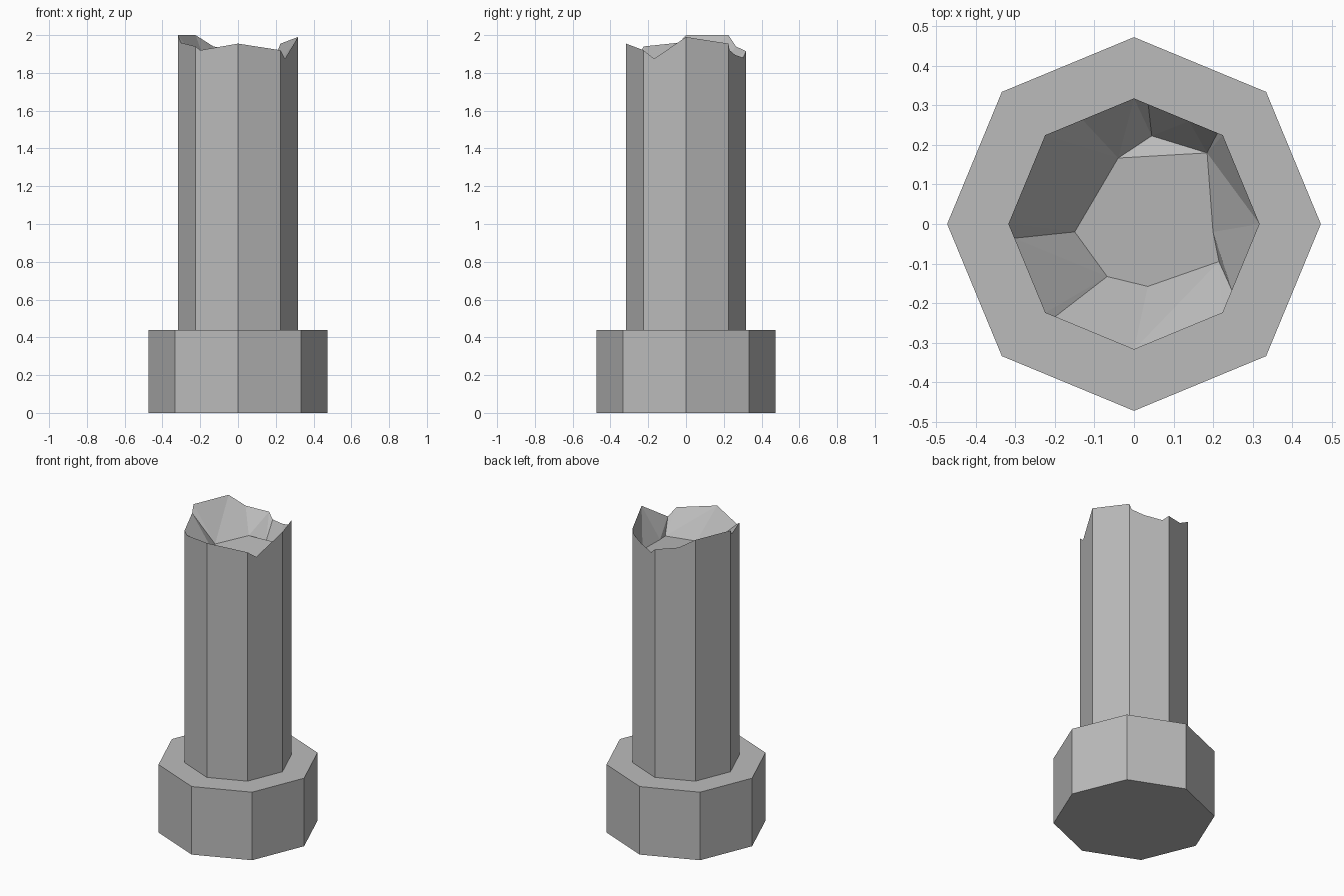
import bpy
import bmesh
from math import cos, sin, pi, floor

default = bpy.data.objects.get("Cube")
if default:
    bpy.data.objects.remove(default)

SIDES = 8
BASE_R, BASE_H = 0.473, 0.44
SHAFT_R = 0.318

stone = bpy.data.materials.new("grey_stone")
stone.use_nodes = True
stone.diffuse_color = (0.5, 0.5, 0.5, 1)
stone.node_tree.nodes["Principled BSDF"].inputs["Base Color"].default_value = (0.5, 0.5, 0.5, 1)


def corner(k, radius):
    a = 2 * pi * k / SIDES
    return radius * cos(a), radius * sin(a)


def on_outline(t, radius):
    """Point on the octagon outline, with t counted in sides."""
    k = floor(t)
    (x0, y0), (x1, y1) = corner(k, radius), corner(k + 1, radius)
    f = t - k
    return x0 + (x1 - x0) * f, y0 + (y1 - y0) * f


# Octagonal base block
bpy.ops.mesh.primitive_cylinder_add(vertices=SIDES, radius=BASE_R, depth=BASE_H,
                                    location=(0, 0, BASE_H / 2))
base = bpy.context.object
base.name = "base_block"
base.data.materials.append(stone)

# Broken rim: (position along outline, height, matching floor point)
rim = [(0, 1.99, 0), (1, 1.955, 1), (1.06, 1.92, 1), (1.38, 1.895, 1),
       (1.84, 1.88, 2), (2, 1.915, 2), (2.58, 1.94, 3), (3, 2.0, 3),
       (4, 2.0, 4), (4.16, 1.96, 4), (5, 1.94, 5), (5.11, 1.92, 5),
       (6, 1.955, 6), (7, 1.92, 7), (7.25, 1.875, 7)]

# Floor of the broken hollow
hollow = [(0.2, -0.02, 1.795), (0.185, 0.18, 1.81), (0.045, 0.223, 1.775),
          (-0.04, 0.167, 1.808), (-0.15, -0.02, 1.795), (-0.068, -0.133, 1.785),
          (0.035, -0.158, 1.777), (0.215, -0.095, 1.786)]

bm = bmesh.new()
foot = [bm.verts.new((*corner(k, SHAFT_R), BASE_H)) for k in range(SIDES)]
top = [bm.verts.new((*on_outline(t, SHAFT_R), z)) for t, z, _ in rim]
low = [bm.verts.new(p) for p in hollow]

# Shaft sides, each following its piece of the rim
for k in range(SIDES):
    edge = [v for v, r in zip(top, rim) if k <= r[0] < k + 1]
    end = next((v for v, r in zip(top, rim) if r[0] == (k + 1) % SIDES))
    bm.faces.new([foot[k], foot[(k + 1) % SIDES], end] + edge[::-1])

# Sloping walls of the hollow
for i, v in enumerate(top):
    j = (i + 1) % len(top)
    a, b = low[rim[i][2]], low[rim[j][2]]
    if a != b:
        bm.faces.new((v, top[j], b))
        bm.faces.new((v, b, a))
    else:
        bm.faces.new((v, top[j], a))

# Hollow floor with its small tilted chip, and the closed foot
bm.faces.new((low[1], low[2], low[3]))
bm.faces.new([v for v in low if v != low[2]])
bm.faces.new(foot[::-1])
bmesh.ops.recalc_face_normals(bm, faces=bm.faces)

mesh = bpy.data.meshes.new("broken_shaft")
bm.to_mesh(mesh)
bm.free()
mesh.materials.append(stone)
shaft = bpy.data.objects.new("broken_shaft", mesh)
bpy.context.collection.objects.link(shaft)
